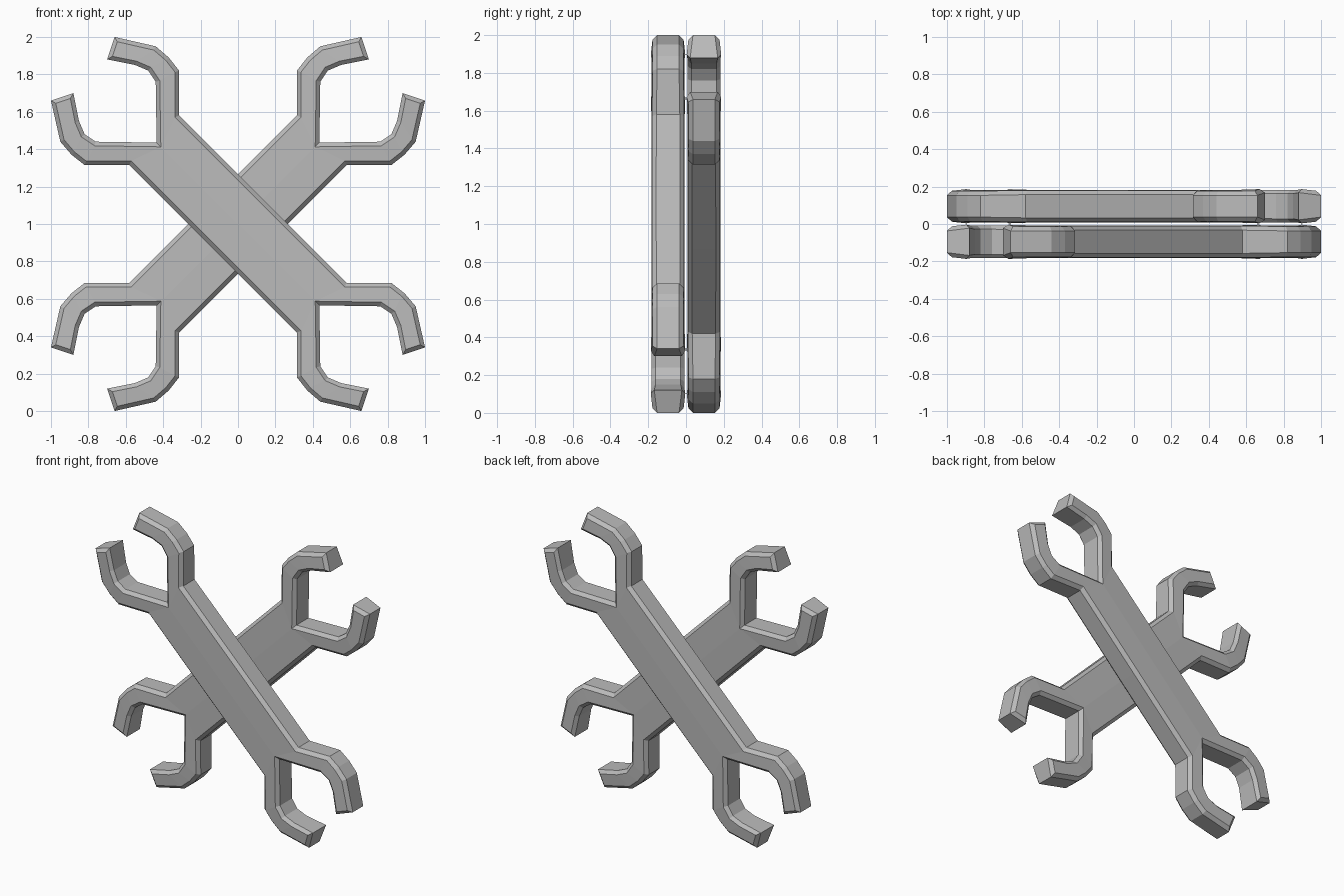
import bpy, bmesh
from mathutils import Vector

cube = bpy.data.objects.get("Cube")
if cube:
    bpy.data.objects.remove(cube, do_unlink=True)

steel = bpy.data.materials.new("grey steel")
steel.use_nodes = True
colour = (0.5, 0.5, 0.5, 1)
steel.diffuse_color = colour
steel.node_tree.nodes["Principled BSDF"].inputs["Base Color"].default_value = colour

# One quarter of the spanner: (x, z, half thickness) pairs from shaft to jaw tip
INNER = [(0, 0, .088), (.435, -.435, .088), (.76, -.44, .089), (.82, -.48, .089),
         (.85, -.55, .089), (.88, -.70, .095)]
OUTER = [(.133, .133, .085), (.58, -.315, .084), (.82, -.315, .08), (.89, -.37, .08),
         (.95, -.44, .08), (1.0, -.66, .08)]
# Mirrors across the long and short axes of the spanner
MIRRORS = [lambda x, z: (x, z), lambda x, z: (-z, -x),
           lambda x, z: (-x, -z), lambda x, z: (z, x)]


def spanner(name, flip, y):
    bm = bmesh.new()
    for mirror in MIRRORS:
        def vert(p, side):
            x, z = mirror(p[0], p[1])
            return bm.verts.new((x * flip, side * p[2], z))

        # Front and back faces
        for side in (-1, 1):
            a = [vert(p, side) for p in INNER]
            b = [vert(p, side) for p in OUTER]
            for i in range(len(a) - 1):
                bm.faces.new((a[i], a[i + 1], b[i + 1], b[i]))
        # Flank, jaw tip and inside of the jaw
        rim = OUTER + INNER[:0:-1]
        for p, q in zip(rim, rim[1:]):
            bm.faces.new((vert(p, -1), vert(q, -1), vert(q, 1), vert(p, 1)))
    bmesh.ops.remove_doubles(bm, verts=bm.verts, dist=0.0005)
    bmesh.ops.recalc_face_normals(bm, faces=bm.faces)

    # Chamfer the edges between the broad faces and the walls
    def broad(f):
        return abs(f.normal.y) > 0.7
    rims = [e for e in bm.edges if len(e.link_faces) == 2
            and broad(e.link_faces[0]) != broad(e.link_faces[1])]
    bmesh.ops.bevel(bm, geom=rims, offset=0.022, segments=1, affect='EDGES')
    bmesh.ops.recalc_face_normals(bm, faces=bm.faces)

    mesh = bpy.data.meshes.new(name)
    bm.to_mesh(mesh)
    bm.free()
    mesh.materials.append(steel)
    obj = bpy.data.objects.new(name, mesh)
    obj.location = Vector((0, y, 1))
    bpy.context.collection.objects.link(obj)


spanner("front_spanner", 1, -0.095)
spanner("back_spanner", -1, 0.095)
